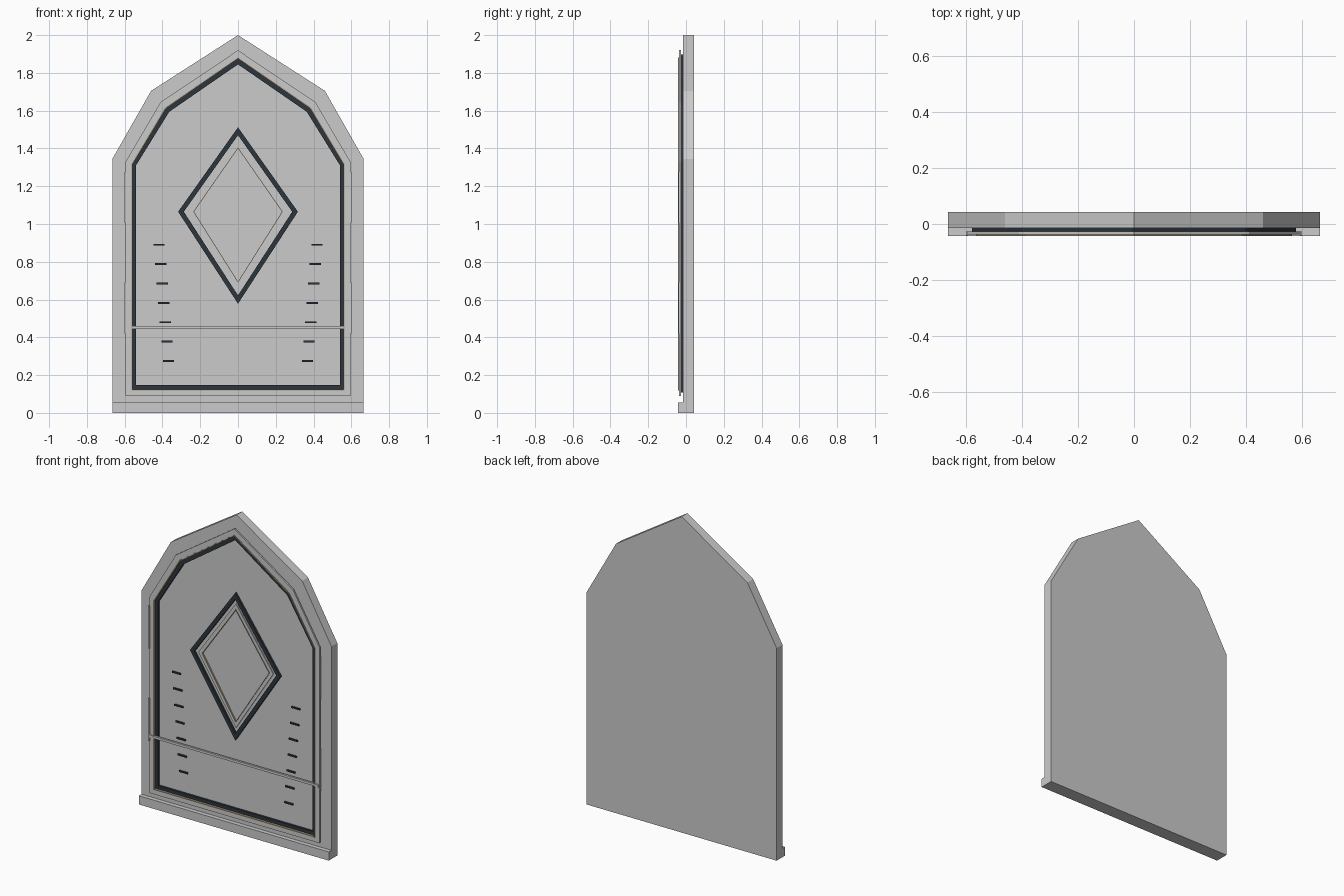
import bpy, bmesh

if "Cube" in bpy.data.objects:
    bpy.data.objects.remove(bpy.data.objects["Cube"])

def material(name, rgb):
    m = bpy.data.materials.new(name)
    m.diffuse_color = (*rgb, 1)
    m.use_nodes = True
    m.node_tree.nodes["Principled BSDF"].inputs["Base Color"].default_value = m.diffuse_color
    return m

DARK = material("dark_inlay", (0.025, 0.035, 0.045))
BRONZE = material("bronze_trim", (0.40, 0.33, 0.22))

def finish(name, bm, mat=None):
    bmesh.ops.recalc_face_normals(bm, faces=bm.faces)
    me = bpy.data.meshes.new(name)
    bm.to_mesh(me)
    bm.free()
    if mat:
        me.materials.append(mat)
    ob = bpy.data.objects.new(name, me)
    bpy.context.collection.objects.link(ob)
    return ob

def arch(half):
    # mirror the right half outline (bottom to apex) around x = 0
    return half + [(-x, z) for x, z in reversed(half) if x > 0]

def diamond(w, low, high, mid=1.065):
    return [(0, low), (w, mid), (0, high), (-w, mid)]

def plate(name, pts, y0, y1, mat=None):
    bm = bmesh.new()
    a, b = ([bm.verts.new((x, y, z)) for x, z in pts] for y in (y0, y1))
    bm.faces.new(a)
    bm.faces.new(b)
    for i in range(len(pts)):
        j = (i + 1) % len(pts)
        bm.faces.new((a[i], a[j], b[j], b[i]))
    return finish(name, bm, mat)

def ring(name, outer, inner, y0, y1, mat=None):
    bm = bmesh.new()
    loops = [[bm.verts.new((x, y, z)) for x, z in pts]
             for pts, y in ((outer, y0), (inner, y0), (inner, y1), (outer, y1))]
    n = len(outer)
    for k in range(4):
        p, q = loops[k], loops[(k + 1) % 4]
        for i in range(n):
            j = (i + 1) % n
            bm.faces.new((p[i], p[j], q[j], q[i]))
    return finish(name, bm, mat)

def box(name, x0, x1, y0, y1, z0, z1, mat=None):
    return plate(name, [(x0, z0), (x1, z0), (x1, z1), (x0, z1)], y0, y1, mat)

# Nested arch outlines
SLAB = arch([(.665, 0), (.665, 1.345), (.46, 1.705), (0, 2)])
FRAME = arch([(.595, .09), (.595, 1.33), (.41, 1.645), (0, 1.92)])
INLAY = arch([(.578, .108), (.578, 1.322), (.398, 1.63), (0, 1.898)])
TRIM = arch([(.564, .119), (.564, 1.318), (.386, 1.617), (0, 1.882)])
TRIM_IN = arch([(.558, .125), (.558, 1.316), (.381, 1.612), (0, 1.875)])
INLAY_IN = arch([(.54, .147), (.54, 1.31), (.364, 1.594), (0, 1.845)])

# Slab and sill
plate("slab", SLAB, -.015, .043)
box("sill", -.665, .665, -.042, .043, 0, .055)

# Stepped border around the panel
ring("border_inlay", INLAY, INLAY_IN, -.028, -.012, DARK)
ring("border_frame", FRAME, TRIM, -.037, -.027)
ring("border_trim", TRIM, TRIM_IN, -.043, -.027, BRONZE)

# Diamond window
ring("diamond_inlay", diamond(.317, .578, 1.512), diamond(.287, .622, 1.47),
     -.028, -.012, DARK)
ring("diamond_frame", diamond(.262, .655, 1.44), diamond(.238, .688, 1.407), -.022, -.012)
ring("diamond_trim", diamond(.238, .688, 1.407), diamond(.233, .695, 1.40),
     -.025, -.012, BRONZE)

# Cross rail
box("cross_rail", -.592, .592, -.043, -.03, .445, .46)

# Slots and hinge strips on both sides
for s, side in ((-1, "left"), (1, "right")):
    for i in range(7):
        x, z = s * (.368 + .0083 * i), .275 + .1025 * i
        box(f"slot_{side}_{i}", x - .03, x + .03, -.023, -.012, z - .005, z + .005, DARK)
    for i, z in enumerate((.42, 1.005)):
        box(f"hinge_{side}_{i}", s * .592, s * .6, -.041, -.027, z, z + .27)
